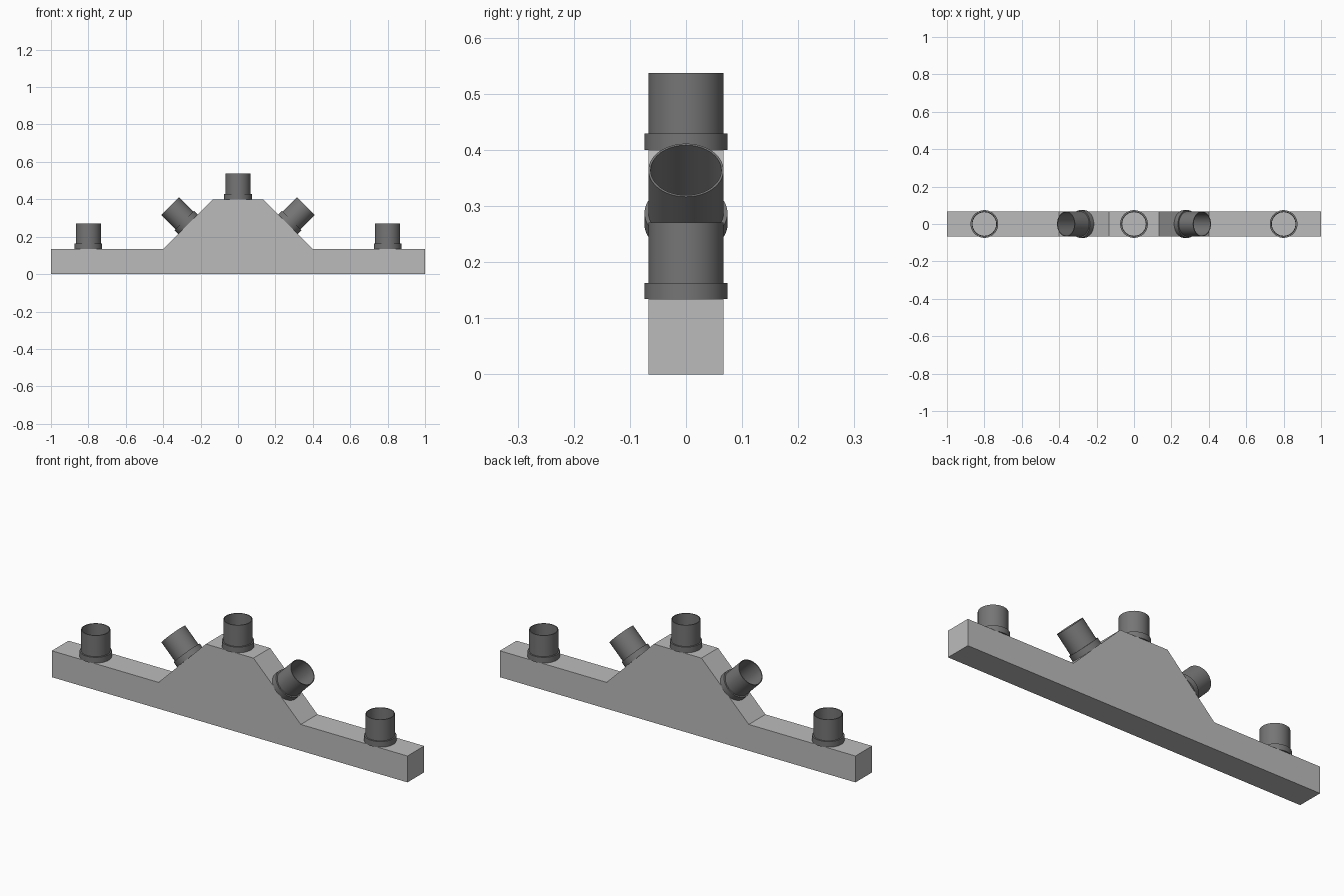
import bpy, bmesh, math
from mathutils import Matrix, Vector

cube = bpy.data.objects.get("Cube")
if cube:
    bpy.data.objects.remove(cube, do_unlink=True)


def material(name, grey):
    m = bpy.data.materials.new(name)
    m.use_nodes = True
    col = (grey, grey, grey, 1)
    m.diffuse_color = col
    m.node_tree.nodes["Principled BSDF"].inputs["Base Color"].default_value = col
    return m


def add_object(name, bm, mat):
    bmesh.ops.recalc_face_normals(bm, faces=bm.faces)
    mesh = bpy.data.meshes.new(name)
    bm.to_mesh(mesh)
    bm.free()
    mesh.materials.append(mat)
    ob = bpy.data.objects.new(name, mesh)
    bpy.context.collection.objects.link(ob)
    return ob


light_grey = material("light grey", 0.5)
dark_grey = material("dark grey", 0.18)

# Base bar with a raised trapezoid in the middle
HALF_DEPTH = 0.067
half = [(1, 0), (1, 0.134), (0.4, 0.134), (0.134, 0.4)]
outline = half + [(-x, z) for x, z in reversed(half)]
bm = bmesh.new()
front = bm.faces.new([bm.verts.new((x, -HALF_DEPTH, z)) for x, z in outline])
back = bmesh.ops.extrude_face_region(bm, geom=[front])
bmesh.ops.translate(bm, vec=(0, 2 * HALF_DEPTH, 0),
                    verts=[g for g in back["geom"] if isinstance(g, bmesh.types.BMVert)])
add_object("base_bar", bm, light_grey)

# Open cup: thin tube with a collar round its foot, turned from one section
SECTION = [(0.063, 0), (0.074, 0), (0.074, 0.029), (0.067, 0.029),
           (0.067, 0.137), (0.063, 0.137)]
SEGMENTS = 64


def add_cup(name, x, z, tilt):
    bm = bmesh.new()
    rings = []
    for i in range(SEGMENTS):
        a = 2 * math.pi * i / SEGMENTS
        rings.append([bm.verts.new((r * math.cos(a), r * math.sin(a), h)) for r, h in SECTION])
    n = len(SECTION)
    for i in range(SEGMENTS):
        p, q = rings[i], rings[(i + 1) % SEGMENTS]
        for j in range(n):
            k = (j + 1) % n
            bm.faces.new((p[j], q[j], q[k], p[k]))
    cup = add_object(name, bm, dark_grey)
    cup.matrix_world = (Matrix.Translation(Vector((x, 0, z)))
                        @ Matrix.Rotation(math.radians(tilt), 4, 'Y'))
    bpy.ops.object.select_all(action='DESELECT')
    cup.select_set(True)
    bpy.context.view_layer.objects.active = cup
    bpy.ops.object.shade_smooth_by_angle(angle=math.radians(30))


# Cups on the ends, the slopes and the top
add_cup("centre_cup", 0, 0.4, 0)
for side, s in (("left", 1), ("right", -1)):
    add_cup(side + "_slope_cup", s * 0.267, 0.267, s * 45)
    add_cup(side + "_end_cup", s * 0.8, 0.134, 0)
